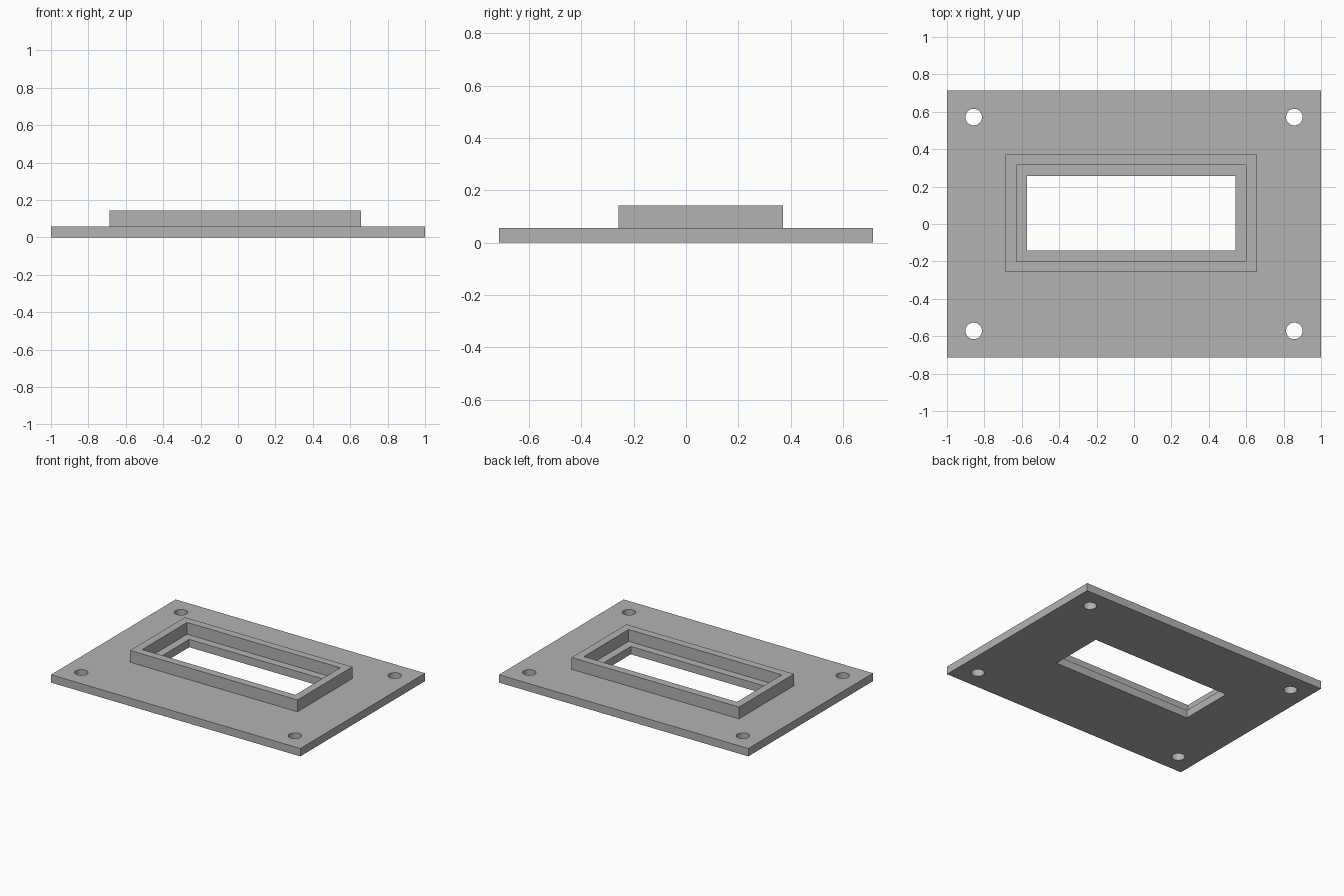
import bpy
import bmesh
from math import cos, sin, tau, radians
from mathutils import Vector

cube = bpy.data.objects.get("Cube")
if cube:
    bpy.data.objects.remove(cube, do_unlink=True)

MM = 1 / 70            # one millimetre in model units
PLATE_TOP = 4 * MM
COLLAR_TOP = 10 * MM

grey = bpy.data.materials.new("plain grey")
grey.use_nodes = True
colour = (0.45, 0.45, 0.45, 1)
grey.diffuse_color = colour
grey.node_tree.nodes["Principled BSDF"].inputs["Base Color"].default_value = colour


def rectangle(x0, x1, y0, y1):
    return [(x0, y0), (x1, y0), (x1, y1), (x0, y1)]


def circle(cx, cy, radius, sides=48):
    return [(cx + radius * cos(tau * i / sides), cy + radius * sin(tau * i / sides))
            for i in range(sides)]


def extruded_part(name, loops, bottom, top):
    """Fill an outline with its holes, then extrude it upwards."""
    bm = bmesh.new()
    for loop in loops:
        verts = [bm.verts.new((x * MM, y * MM, bottom)) for x, y in loop]
        for a, b in zip(verts, verts[1:] + verts[:1]):
            bm.edges.new((a, b))
    bmesh.ops.triangle_fill(bm, edges=bm.edges[:], use_beauty=True, normal=Vector((0, 0, 1)))
    result = bmesh.ops.extrude_face_region(bm, geom=bm.faces[:], use_keep_orig=True)
    raised = [v for v in result["geom"] if isinstance(v, bmesh.types.BMVert)]
    bmesh.ops.translate(bm, verts=raised, vec=(0, 0, top - bottom))
    bmesh.ops.recalc_face_normals(bm, faces=bm.faces[:])
    mesh = bpy.data.meshes.new(name)
    bm.to_mesh(mesh)
    bm.free()
    mesh.materials.append(grey)
    part = bpy.data.objects.new(name, mesh)
    bpy.context.collection.objects.link(part)
    bpy.ops.object.select_all(action="DESELECT")
    part.select_set(True)
    bpy.context.view_layer.objects.active = part
    bpy.ops.object.shade_smooth_by_angle(angle=radians(30))
    return part


# Base plate with a window and four corner screw holes
screw_holes = [circle(sx * 60, sy * 40, 3.1) for sx in (-1, 1) for sy in (-1, 1)]
window = rectangle(-40, 38, -10, 18)
extruded_part("base_plate", [rectangle(-70, 70, -50, 50), window] + screw_holes, 0, PLATE_TOP)

# Raised collar, set back from the window to leave a ledge
extruded_part("raised_collar", [rectangle(-48, 46, -18, 26), rectangle(-44, 42, -14, 22)],
              PLATE_TOP, COLLAR_TOP)
